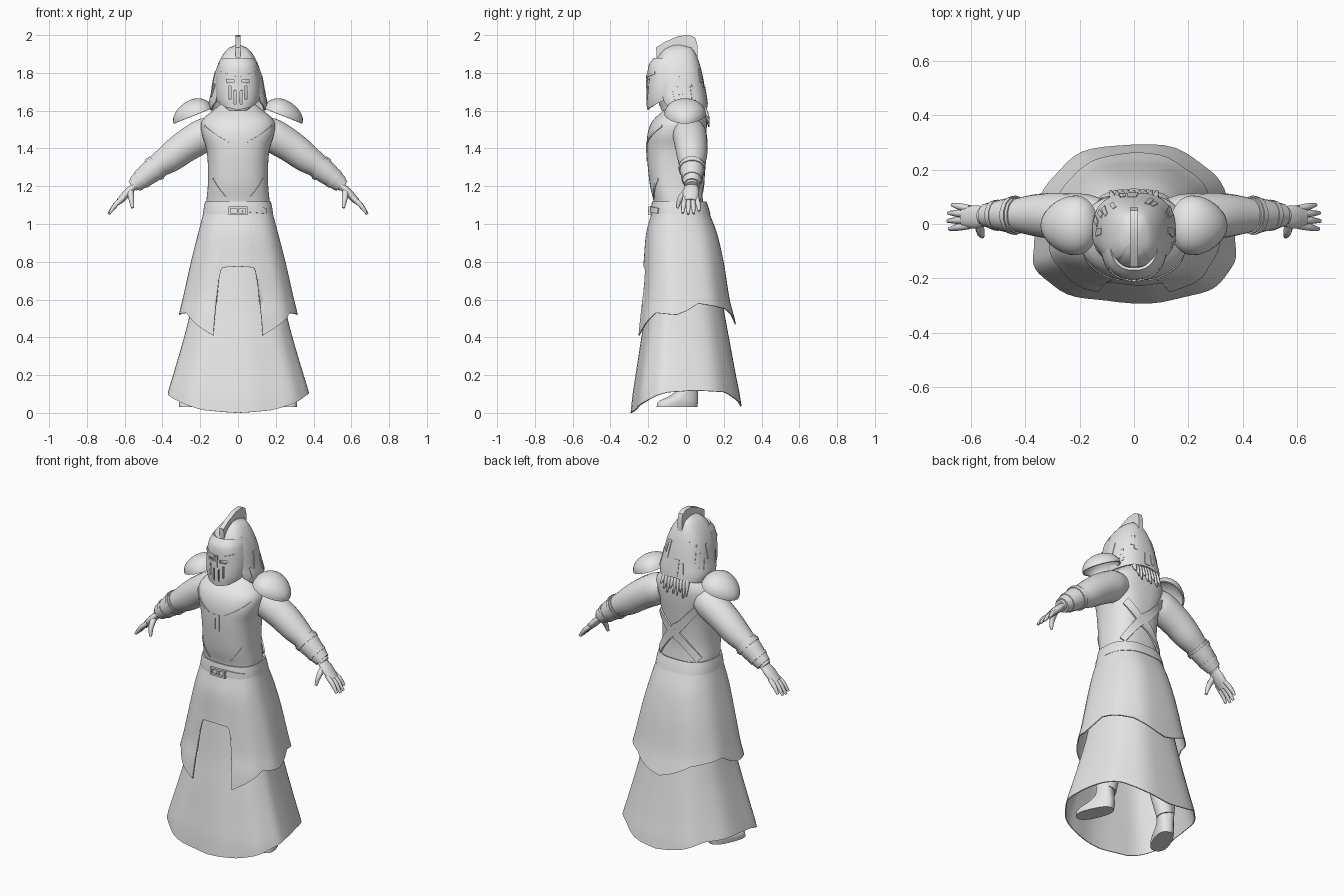
import bpy, bmesh, math, random
from mathutils import Vector, Matrix

cube = bpy.data.objects.get("Cube")
if cube:
    bpy.data.objects.remove(cube, do_unlink=True)
random.seed(4)

grey = bpy.data.materials.new("light_grey")
grey.use_nodes = True
grey.diffuse_color = (0.8, 0.8, 0.8, 1)
grey.node_tree.nodes["Principled BSDF"].inputs["Base Color"].default_value = (0.8, 0.8, 0.8, 1)


def finish(name, bm, thick=0, matrix=None, angle=40):
    """Turn a bmesh into a named, smooth-shaded object."""
    bmesh.ops.recalc_face_normals(bm, faces=bm.faces)
    if matrix:
        bm.transform(matrix)
        if matrix.determinant() < 0:
            bmesh.ops.reverse_faces(bm, faces=bm.faces)
    mesh = bpy.data.meshes.new(name)
    bm.to_mesh(mesh)
    bm.free()
    mesh.materials.append(grey)
    ob = bpy.data.objects.new(name, mesh)
    bpy.context.collection.objects.link(ob)
    bpy.ops.object.select_all(action="DESELECT")
    ob.select_set(True)
    bpy.context.view_layer.objects.active = ob
    if thick:
        mod = ob.modifiers.new("thickness", "SOLIDIFY")
        mod.thickness = thick
        mod.offset = -1
        bpy.ops.object.modifier_apply(modifier=mod.name)
    bpy.ops.object.shade_smooth_by_angle(angle=math.radians(angle))
    return ob


def interp(rows, key):
    """Smooth curve through rows whose first entry is the key."""
    key = min(max(key, rows[0][0]), rows[-1][0])
    i = max(j for j in range(len(rows) - 1) if rows[j][0] <= key)
    a, b = rows[i], rows[i + 1]
    p, q = rows[max(i - 1, 0)], rows[min(i + 2, len(rows) - 1)]
    h = b[0] - a[0]
    u = (key - a[0]) / h
    out = []
    for k in range(1, len(a)):
        m = (b[k] - p[k]) / (b[0] - p[0]) * h
        n = (q[k] - a[k]) / (q[0] - a[0]) * h
        out.append((2*u**3 - 3*u*u + 1)*a[k] + (u**3 - 2*u*u + u)*m + (3*u*u - 2*u**3)*b[k] + (u**3 - u*u)*n)
    return out


def linear(keys, x):
    for (a, v), (b, w) in zip(keys, keys[1:]):
        if x <= b:
            return v + (w - v) * (x - a) / (b - a)
    return keys[-1][1]


def on_body(rows, k, deg, z, off=0):
    """Point on a body of rows (z, half width, front y, back y); 0 degrees is the front."""
    w, yf, yb = interp(rows, z)
    s, c = math.sin(math.radians(deg)), math.cos(math.radians(deg))
    mid = yf + (yb - yf) * k
    depth, power = (mid - yf, 0.85) if c > 0 else (yb - mid, 0.78)
    return Vector(((w + off) * math.copysign(abs(s)**power, s),
                   mid - (depth + off) * math.copysign(abs(c)**power, c), z))


def loft(name, rows, k=0.45, hem=None, angles=None, steps=20, thick=0, folds=0, matrix=None):
    """Wrapped surface from the hem up to the top; a closed solid when it has no thickness."""
    full = angles is None
    angles = angles or [i * 6 for i in range(60)]
    bm = bmesh.new()
    grid = []
    for j in range(steps + 1):
        ring = []
        for a in angles:
            side = abs((a + 180) % 360 - 180)
            low = linear(hem, side) if hem else rows[0][0]
            t = j / steps
            off = folds * (1 - t) * math.sin(math.radians(a * 9 + 40))
            ring.append(bm.verts.new(on_body(rows, k, a, low + (rows[-1][0] - low) * t, off)))
        grid.append(ring)
    n = len(angles)
    for lo, hi in zip(grid, grid[1:]):
        for i in range(n if full else n - 1):
            bm.faces.new((lo[i], lo[(i + 1) % n], hi[(i + 1) % n], hi[i]))
    if not thick:
        bm.faces.new(grid[0])
        bm.faces.new(grid[-1])
    return finish(name, bm, thick, matrix)


def band(name, rows, k, start, end, width, off=0.006, steps=16):
    """Thin strap lying on a body from (degrees, z) to (degrees, z)."""
    bm = bmesh.new()
    pts = [Vector(start).lerp(Vector(end), i / steps) for i in range(steps + 1)]
    run = pts[-1] - pts[0]
    across = Vector((-run.y, run.x / 360)).normalized() * width / 2
    rails = [[bm.verts.new(on_body(rows, k, p.x + s * across.x * 360, p.y + s * across.y, off))
              for p in pts] for s in (-1, 1)]
    for i in range(steps):
        bm.faces.new((rails[0][i], rails[0][i + 1], rails[1][i + 1], rails[1][i]))
    return finish(name, bm, 0.009)


def tube(name, pts, sides=14, flat=1, sub=5, mirror=1):
    """Limb through points (x, y, z, radius)."""
    rows = [(i, *p) for i, p in enumerate(pts)]
    bm = bmesh.new()
    rings, count = [], (len(pts) - 1) * sub
    for j in range(count + 1):
        t = j / sub
        *c, r = interp(rows, t)
        d = Vector(interp(rows, t + 0.05)[:3]) - Vector(interp(rows, t - 0.05)[:3])
        n2 = d.cross(Vector((0, 1, 0))).normalized()
        n1 = n2.cross(d).normalized()
        rings.append([bm.verts.new(Vector(c) + r * (math.cos(a) * n1 + flat * math.sin(a) * n2))
                      for a in (math.tau * i / sides for i in range(sides))])
    for lo, hi in zip(rings, rings[1:]):
        for i in range(sides):
            bm.faces.new((lo[i], lo[(i + 1) % sides], hi[(i + 1) % sides], hi[i]))
    bm.faces.new(rings[0])
    bm.faces.new(rings[-1])
    return finish(name, bm, matrix=Matrix.Diagonal((mirror, 1, 1, 1)), angle=60)


def boxes(name, items):
    bm = bmesh.new()
    for centre, size in items:
        bmesh.ops.create_cube(bm, size=1, matrix=Matrix.Translation(centre) @ Matrix.Diagonal((*size, 1)))
    return finish(name, bm)


# Robe: long under skirt and notched over skirt
under = [(0, .385, -.29, .30), (.1, .374, -.28, .285), (.2, .345, -.265, .265), (.4, .287, -.235, .228),
         (.55, .25, -.21, .2), (.8, .2, -.18, .15)]
loft("under_skirt", under, k=.33, thick=.006, folds=.004,
     hem=[(0, 0), (25, .015), (50, .055), (72, .09), (90, .11), (105, .12), (140, .11), (162, .06), (180, .035)])
over = [(.4, .338, -.265, .285), (.53, .312, -.25, .25), (.6, .295, -.236, .232), (.8, .25, -.222, .2),
        (.95, .212, -.21, .165), (1.05, .186, -.185, .127), (1.11, .172, -.172, .105)]
cols = sorted({s * a % 360 for s in (1, -1) for a in [0, 5, 10, 15, 17, 18.5, 19, 19.5, 24] + list(range(30, 181, 6))})
loft("over_skirt", over, k=.4, angles=cols + [360], thick=.006, folds=.003,
     hem=[(0, .775), (15, .77), (17, .755), (18.5, .7), (19, .6), (19.5, .41), (60, .53), (90, .52),
          (108, .58), (150, .55), (180, .47)])

# Torso with straps and seams
torso = [(1.03, .165, -.165, .1), (1.12, .167, -.172, .09), (1.2, .16, -.19, .085), (1.3, .159, -.202, .09),
         (1.4, .168, -.208, .1), (1.48, .192, -.203, .108), (1.55, .19, -.175, .11), (1.6, .135, -.12, .1),
         (1.64, .088, -.085, .075), (1.7, .075, -.07, .07)]
loft("torso", torso, steps=30)
for name, start, end in (("back_strap_long", (232, 1.5), (135, 1.13)), ("back_strap_short", (140, 1.38), (225, 1.13)),
                         ("left_waist_fold", (20, 1.14), (55, 1.24)), ("right_waist_fold", (-20, 1.14), (-55, 1.24))):
    band(name, torso, .45, start, end, .045 if "back" in name else .012, .004)
for side, s in (("left", 1), ("right", -1)):
    band(side + "_chest_seam", torso, .45, (s * 3, 1.33), (s * 3, 1.43), .008, .003)
    band(side + "_collar_seam", torso, .45, (s * 14, 1.43), (s * 62, 1.52), .012, .004)

# Belt and buckle
belt = [(1.05, .186, -.187, .13), (1.08, .182, -.186, .122), (1.12, .174, -.18, .108)]
loft("belt", belt, k=.42, steps=4, thick=.012)
band("belt_tail", belt, .42, (5, 1.08), (50, 1.07), .03)
boxes("belt_buckle", [((x, -.192, 1.07), (.01, .016, .04)) for x in (-.045, 0, .045)]
      + [((0, -.192, z), (.1, .014, .01)) for z in (1.052, 1.088)])

# Head under an open hood helmet
head = [(1.6, .07, -.13, .06), (1.68, .09, -.155, .08), (1.78, .1, -.16, .07), (1.87, .07, -.12, .04)]
loft("head", head)
hood = [(1.59, .143, -.135, .118), (1.64, .154, -.15, .113), (1.7, .142, -.16, .104), (1.8, .122, -.165, .085),
        (1.87, .095, -.155, .065), (1.92, .062, -.12, .04), (1.945, .03, -.075, .01), (1.95, .008, -.05, -.03)]
loft("hood", hood, thick=.008, hem=[(0, 1.86), (36, 1.86), (48, 1.645), (75, 1.6), (120, 1.6), (180, 1.62)])
for i in range(14):
    a = 80 + i * 16 + random.uniform(-6, 6)
    low = random.uniform(1.62, 1.78)
    band(f"hood_strip_{i}", hood, .45, (a, low), (a + random.uniform(-8, 8), low + random.uniform(.06, .11)), .022, .003)

# Face mask with eye and breathing slots
mask_rows = [(1.6, .094, -.206, .03), (1.66, .116, -.21, .03), (1.75, .12, -.206, .03), (1.84, .105, -.198, .02),
             (1.88, .088, -.17, .02)]
mask = loft("face_mask", mask_rows, k=.55, angles=list(range(-84, 85, 6)), thick=.012,
            hem=[(0, 1.605), (40, 1.62), (84, 1.66)])
slots = []
for s in (-1, 1):
    slots.append(((s * .04, -.2, 1.757), (.04, .15, .018)))
    slots += [((s * x, -.2, z), (.01, .15, h)) for x, z, h in ((.016, 1.67, .07), (.043, 1.695, .07))]
cutter = boxes("slot_cutter", slots)
cutter.hide_render = True
mod = mask.modifiers.new("slots", "BOOLEAN")
mod.object, mod.operation, mod.solver = cutter, "DIFFERENCE", "EXACT"
bpy.context.view_layer.objects.active = mask
bpy.ops.object.modifier_apply(modifier=mod.name)
bpy.data.objects.remove(cutter, do_unlink=True)
for side, s in (("left", 1), ("right", -1)):
    band(side + "_brow", mask_rows, .55, (s * 5, 1.78), (s * 50, 1.8), .014, .004)
boxes("nose_ridge", [((0, -.207, 1.755), (.014, .01, .07))])

# Crest
bm = bmesh.new()
outline = [(-.155, 1.865), (-.158, 1.935), (-.11, 1.965), (-.04, 1.995), (.02, 2), (.05, 1.985), (.06, 1.95), (.06, 1.86)]
face = bm.faces.new([bm.verts.new((-.014, y, z)) for y, z in outline])
grown = bmesh.ops.extrude_face_region(bm, geom=[face])["geom"]
bmesh.ops.translate(bm, vec=(.028, 0, 0), verts=[v for v in grown if isinstance(v, bmesh.types.BMVert)])
finish("crest", bm)

# Hair locks under the hood
for i in range(9):
    x = (i - 4) * .018
    drop = random.uniform(1.5, 1.57)
    tube(f"hair_lock_{i}", [(x, .07, 1.66, .014), (x * 1.1, .1, 1.6, .013), (x * 1.2, .122, drop, .004)], 6, sub=3)

for side, s in (("left", 1), ("right", -1)):
    # Arm, bracer and bands
    tube(side + "_arm", [(.12, .02, 1.49, .075), (.18, .02, 1.47, .09), (.28, .028, 1.41, .086), (.36, .032, 1.35, .078),
                         (.44, .032, 1.295, .06), (.56, .03, 1.2, .032)], 18, mirror=s)
    tube(side + "_bracer", [(.425, .032, 1.307, .069), (.48, .032, 1.262, .06), (.547, .032, 1.208, .043)], mirror=s)
    for part, x, z, r in (("elbow", .435, 1.298, .073), ("wrist", .5, 1.246, .058)):
        tube(f"{side}_{part}_band", [(x, .032, z, r), (x + .016, .032, z - .013, r - .003)], sub=1, mirror=s)
    # Hand
    tube(side + "_palm", [(.54, .03, 1.212, .032), (.585, .026, 1.165, .043), (.628, .024, 1.12, .036)], flat=.5, mirror=s)
    for i, reach in enumerate((.93, 1, .97, .8)):
        y = -.006 + i * .021
        tip = .024 + (y - .024) * 1.4
        tube(f"{side}_finger_{i}", [(.605, y, 1.14, .013), (.605 + .045 * reach, (y + tip) / 2, 1.14 - .04 * reach, .013),
                                    (.605 + .08 * reach, tip, 1.14 - .088 * reach, .007)], 8, sub=3, mirror=s)
    tube(side + "_thumb", [(.57, .005, 1.175, .018), (.565, -.03, 1.135, .015), (.558, -.046, 1.085, .008)], 8, mirror=s)
    # Shoulder guard: tilted half dome, broad at the neck and narrow outside
    bm = bmesh.new()
    bmesh.ops.create_uvsphere(bm, u_segments=28, v_segments=16, radius=1)
    bmesh.ops.delete(bm, geom=[v for v in bm.verts if v.co.z < -.05], context="VERTS")
    for v in bm.verts:
        v.co.y *= 1 - .2 * v.co.x
        v.co.z *= 1 - .15 * v.co.x
    place = (Matrix.Diagonal((s, 1, 1, 1)) @ Matrix.Translation((.237, -.005, 1.573))
             @ Matrix.Rotation(math.radians(22), 4, "Y") @ Matrix.Diagonal((.112, .108, .083, 1)))
    finish(side + "_shoulder_guard", bm, .008, place)
    # Leg and boot
    tube(side + "_leg", [(.15, 0, .5, .07), (.18, .01, .3, .06), (.21, .02, .15, .05)], mirror=s)
    boot = [(.03, .052, -.165, .06), (.06, .054, -.155, .065), (.09, .048, -.09, .065), (.13, .046, -.04, .062),
            (.25, .055, -.045, .065)]
    loft(side + "_boot", boot, matrix=Matrix.Diagonal((s, 1, 1, 1)) @ Matrix.Translation((.222, 0, 0))
         @ Matrix.Rotation(math.radians(23), 4, "Z"))
